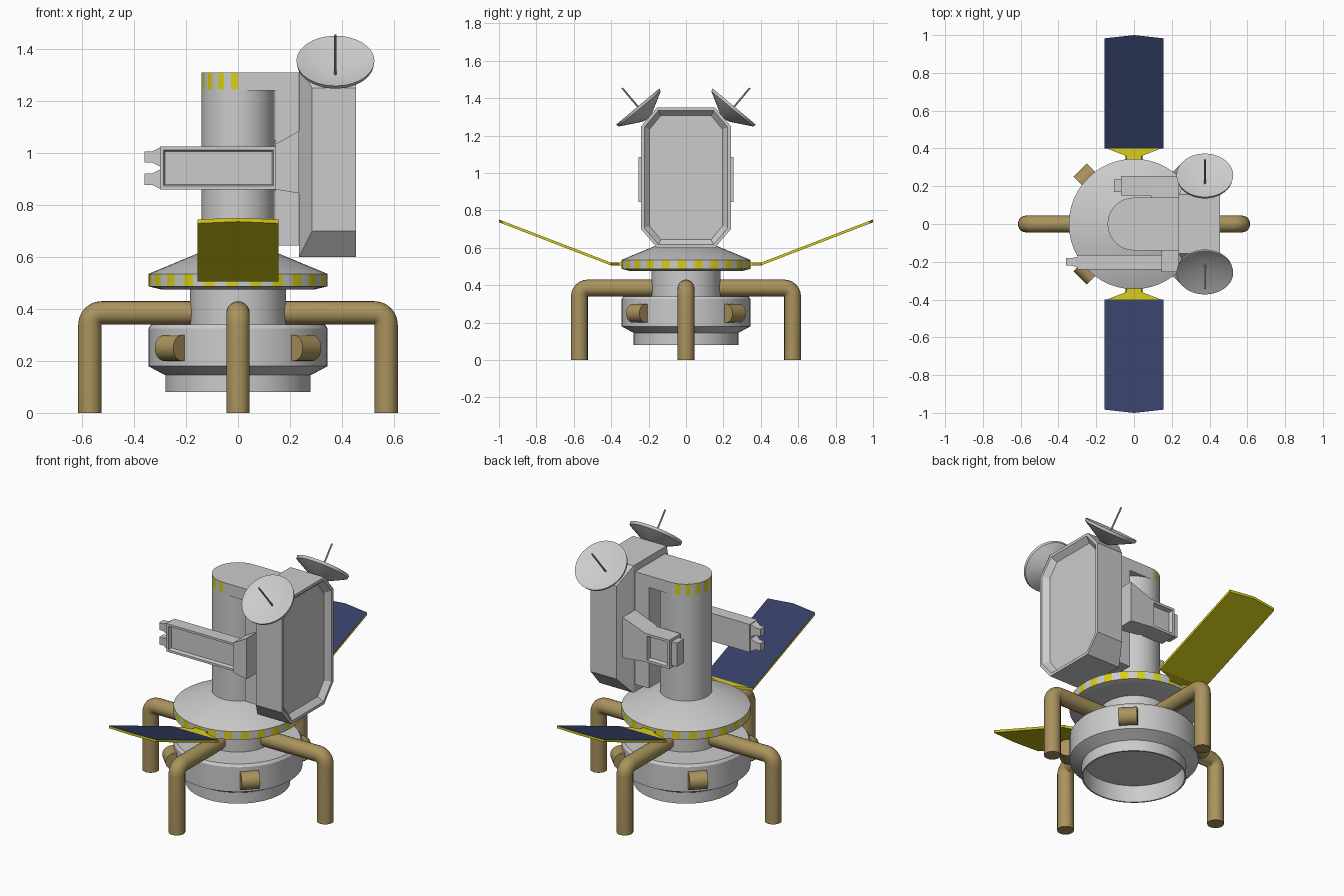
import bpy, bmesh
from math import sin, cos, pi, radians, atan2
from mathutils import Matrix, Vector

if "Cube" in bpy.data.objects:
    bpy.data.objects.remove(bpy.data.objects["Cube"])


def material(name, r, g, b):
    m = bpy.data.materials.new(name)
    m.diffuse_color = (r, g, b, 1)
    m.use_nodes = True
    m.node_tree.nodes["Principled BSDF"].inputs["Base Color"].default_value = m.diffuse_color
    return m


GREY = material("hull_grey", 0.8, 0.8, 0.8)
GOLD = material("strut_gold", 0.40, 0.29, 0.11)
YELLOW = material("marking_yellow", 0.68, 0.62, 0.01)
NAVY = material("cell_navy", 0.035, 0.05, 0.13)


def finish(name, bm, mats=(), paint=None, xf=None):
    """Clean up, smooth by angle, paint faces and link."""
    bmesh.ops.remove_doubles(bm, verts=bm.verts, dist=1e-5)
    bmesh.ops.recalc_face_normals(bm, faces=bm.faces)
    if xf:
        bm.transform(xf)
    for f in bm.faces:
        f.smooth = True
        if paint:
            f.material_index = paint(f)
    for e in bm.edges:
        e.smooth = e.calc_face_angle(0) < radians(28)
    me = bpy.data.meshes.new(name)
    bm.to_mesh(me)
    bm.free()
    for m in mats:
        me.materials.append(m)
    ob = bpy.data.objects.new(name, me)
    bpy.context.collection.objects.link(ob)
    return ob


def loft(name, rings, mats=(), paint=None, xf=None, recess=None):
    """Skin rings of points; recess = (direction, rim, slope, depth)."""
    bm = bmesh.new()
    vs = [[bm.verts.new(p) for p in ring] for ring in rings]
    n = len(rings[0])
    for a, b in zip(vs, vs[1:]):
        for i in range(n):
            j = (i + 1) % n
            bm.faces.new((a[i], a[j], b[j], b[i]))
    bm.faces.new(vs[0])
    bm.faces.new(vs[-1])
    if recess:
        d, rim, slope, depth = recess
        bmesh.ops.remove_doubles(bm, verts=bm.verts, dist=1e-5)
        bmesh.ops.recalc_face_normals(bm, faces=bm.faces)
        bm.normal_update()
        f = max(bm.faces, key=lambda q: q.normal.dot(Vector(d)) * q.calc_area())
        bmesh.ops.inset_individual(bm, faces=[f], thickness=rim, depth=0)
        bmesh.ops.inset_individual(bm, faces=[f], thickness=slope, depth=-depth)
    return finish(name, bm, mats, paint, xf)


def revolve(name, prof, n=48, mats=(), paint=None, xf=None):
    """Turn an (r, z) profile about z."""
    bm = bmesh.new()
    rings = [[bm.verts.new((r * cos(2 * pi * i / n), r * sin(2 * pi * i / n), z))
              for i in range(n)] for r, z in prof]
    for a, b in zip(rings, rings[1:]):
        for i in range(n):
            j = (i + 1) % n
            bm.faces.new((a[i], a[j], b[j], b[i]))
    return finish(name, bm, mats, paint, xf)


def section(x, y0, y1, z0, z1):
    return [(x, y0, z0), (x, y1, z0), (x, y1, z1), (x, y0, z1)]


def stripes(n, z0, z1, back_only=False):
    """Alternate side facets in a height band get slot 1."""
    def paint(f):
        c = f.calc_center_median()
        if not z0 < c.z < z1 or abs(f.normal.z) > 0.2 or (back_only and c.x > 0):
            return 0
        return int((atan2(c.y, c.x) % (2 * pi)) / (2 * pi / n)) % 2
    return paint


def turn(deg):
    return Matrix.Rotation(radians(deg), 4, 'Z')


# Base drum with open bottom, and neck
revolve("base_drum", [(0, .18), (.272, .18), (.272, .08), (.28, .08), (.28, .145),
                      (.345, .18), (.345, .325), (.335, .34), (0, .34)])
revolve("neck", [(0, .33), (.185, .33), (.185, .48), (0, .48)])

# Striped collar disc with sloping top
revolve("collar_disc", [(0, .475), (.295, .475), (.345, .487), (.345, .535), (.14, .62), (0, .62)],
        48, (GREY, YELLOW), stripes(48, .49, .53))

# Central column, striped on its free side at the top
revolve("column", [(0, .6), (.14, .6), (.14, 1.245), (.14, 1.31), (0, 1.31)],
        32, (GREY, YELLOW), stripes(32, 1.25, 1.305, True))
loft("top_bridge", [section(0, -.14, .14, 1.24, 1.31), section(.24, -.14, .14, 1.24, 1.31)])
loft("spine_block", [section(.145, -.14, .14, .645, 1.25), section(.245, -.14, .14, .645, 1.25)])

# Octagonal equipment pack: inner plate, bevelled flanks, recessed outer panel
octagon = [(-.155, .60), (.155, .60), (.24, .70), (.24, 1.25),
           (.155, 1.35), (-.155, 1.35), (-.24, 1.25), (-.24, .70)]
inner = [(.235, max(-.155, min(.155, y)), z) for y, z in octagon]
flank = [(.285 if abs(y) > .2 else .235, y, z) for y, z in octagon]
outer = [(.455, y, z) for y, z in octagon]
loft("equipment_pack", [inner, flank, outer], recess=((1, 0, 0), .018, .03, .03))

# Long front arm with a two-finger gripper
loft("front_arm_root", [section(.235, -.255, -.135, .845, 1.085),
                        section(.145, -.255, -.135, .86, 1.035)])
loft("front_arm", [section(.15, -.24, -.165, .86, 1.025), section(-.30, -.24, -.165, .86, 1.025)],
     recess=((0, -1, 0), .018, .008, .02))
for label, zc in (("upper", .985), ("lower", .90)):
    loft(f"front_arm_{label}_finger", [section(-.30, -.23, -.175, zc - .037, zc + .037),
                                       section(-.33, -.22, -.18, zc - .022, zc + .022),
                                       section(-.36, -.22, -.18, zc - .022, zc + .022)])

# Short back arm with an end clip
loft("back_arm_root", [section(.235, .14, .255, .845, 1.085), section(.09, .14, .255, .86, 1.03)])
loft("back_arm", [section(.09, .15, .255, .86, 1.03), section(-.07, .15, .255, .86, 1.03)],
     recess=((0, 1, 0), .02, .008, .025))
loft("back_arm_clip", [section(-.07, .17, .235, .875, 1.015), section(-.105, .17, .235, .875, 1.015)])

# Pair of dishes with feed rods on the pack shoulders
for side, s in (("front", -1), ("back", 1)):
    xf = Matrix.Translation((.375, s * .258, 1.355)) @ Matrix.Rotation(radians(-40 * s), 4, 'X')
    revolve(f"{side}_dish", [(0, -.085), (.03, -.08), (.147, -.016), (.15, 0), (.143, 0), (0, -.07)],
            40, xf=xf)
    revolve(f"{side}_dish_feed", [(0, -.075), (.005, -.075), (.005, .13), (0, .13)], 8, xf=xf)

# Four bent pipe legs
R, SEG = .045, 20
path = [(.17, .385, 0)] + [(.525 + R * sin(a), .34 + R * cos(a), a)
                           for a in (pi / 2 * k / 6 for k in range(7))] + [(.57, 0, pi / 2)]
leg_rings = [[(x + R * sin(t) * sin(a), R * cos(t), z + R * sin(t) * cos(a))
              for t in (2 * pi * i / SEG for i in range(SEG))] for x, z, a in path]
for k, side in enumerate(("right", "back", "left", "front")):
    loft(f"{side}_leg", leg_rings, (GOLD,), xf=turn(90 * k))

# Four round-nosed thruster housings on the diagonals
nose = [(.30, .20)] + [(.353 + .05 * cos(a), .25 + .05 * sin(a))
                       for a in (-pi / 2 + pi * i / 12 for i in range(13))] + [(.30, .30)]
for k in range(4):
    loft(f"thruster_{k + 1}", [[(r, t, z) for r, z in nose] for t in (-.05, .05)],
         (GOLD,), xf=turn(45 + 90 * k))

# Two raised solar panels with yellow backs and hinge tabs
wing = [(-.155, .40), (.155, .40), (.155, .983), (0, 1.0), (-.155, .983)]
tab = [(-.15, .402), (-.04, .36), (-.04, .30), (.04, .30), (.04, .36), (.15, .402)]
for side, deg in (("back", 0), ("front", 180)):
    loft(f"{side}_solar_panel",
         [[(x, y, .505 + dz + (y - .4) * .385) for x, y in wing] for dz in (0, .015)],
         (YELLOW, NAVY), lambda f: int(f.normal.z > .5), turn(deg))
    loft(f"{side}_panel_hinge", [[(x, y, z) for x, y in tab] for z in (.505, .52)],
         (YELLOW,), xf=turn(deg))
